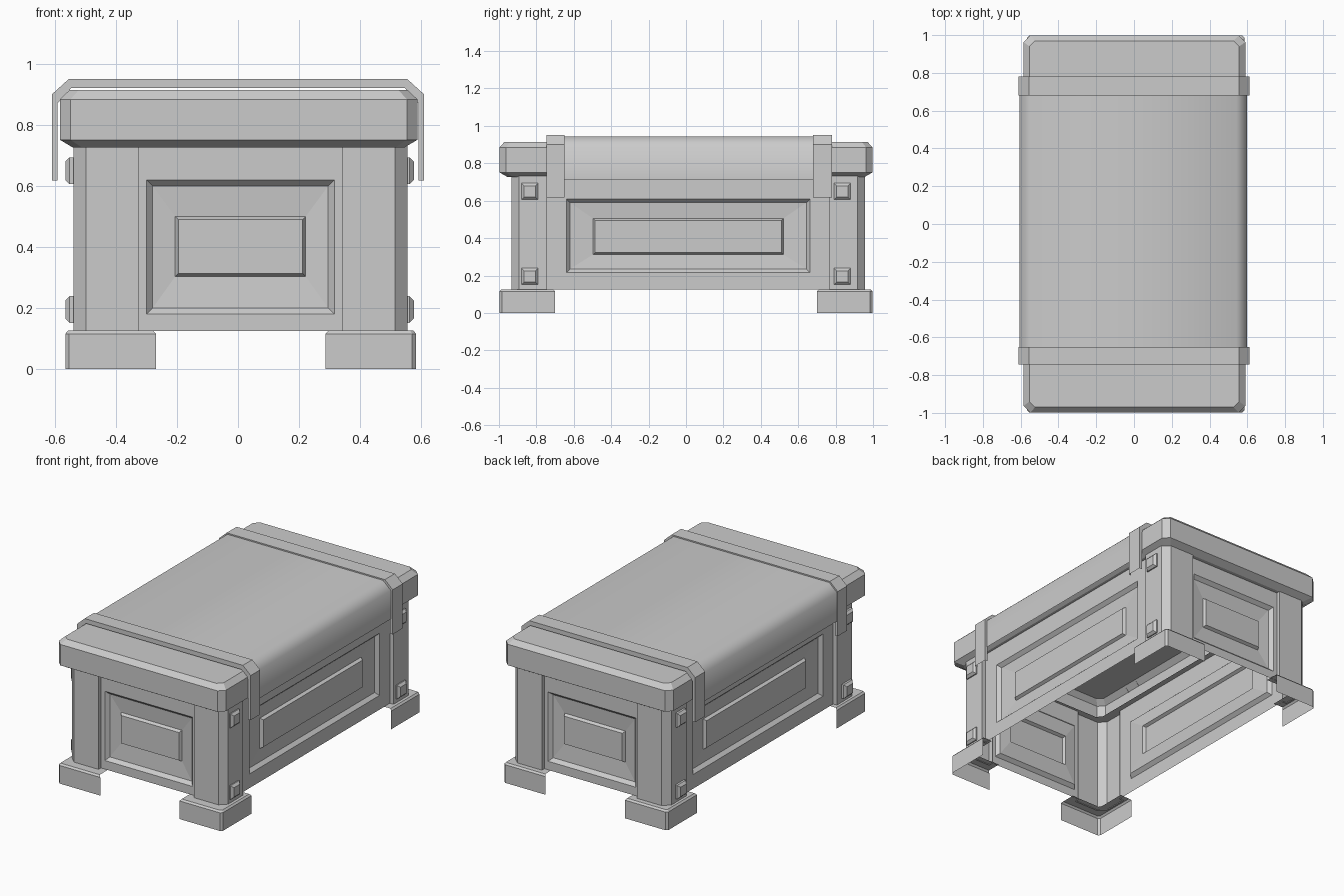
import bpy, bmesh
from mathutils import Vector

if "Cube" in bpy.data.objects:
    bpy.data.objects.remove(bpy.data.objects["Cube"])


def loft(name, rings, closed=False, cap=False, loc=(0, 0, 0), mirror="", smooth=False):
    """Skin a list of equal-length point rings; optionally cap the last one."""
    bm = bmesh.new()
    vs = [[bm.verts.new(p) for p in r] for r in rings]
    n = len(rings[0])
    for a, b in zip(vs, vs[1:]):
        for i in range(n if closed else n - 1):
            j = (i + 1) % n
            bm.faces.new((a[i], a[j], b[j], b[i]))
    if cap:
        bm.faces.new(vs[-1])
    bmesh.ops.recalc_face_normals(bm, faces=bm.faces)
    # make open shells face away from the middle of the chest
    mid = Vector((0, 0, 0.45))
    if sum(f.normal.dot(f.calc_center_median() - mid) * f.calc_area() for f in bm.faces) < 0:
        bmesh.ops.reverse_faces(bm, faces=bm.faces)
    me = bpy.data.meshes.new(name)
    bm.to_mesh(me)
    bm.free()
    ob = bpy.data.objects.new(name, me)
    bpy.context.collection.objects.link(ob)
    ob.location = loc
    if mirror:
        m = ob.modifiers.new("Mirror", "MIRROR")
        m.use_axis = tuple(a in mirror for a in "xyz")
        m.use_mirror_merge = False
    if smooth:
        for p in me.polygons:
            p.use_smooth = True
    return ob


def at_z(plan, z):
    return [(x, y, z) for x, y in plan]


def octagon(hx, hy, c, z):
    return at_z([(hx - c, hy), (hx, hy - c), (hx, c - hy), (hx - c, -hy),
                 (c - hx, -hy), (-hx, c - hy), (-hx, hy - c), (c - hx, hy)], z)


def rect(axis, half, z0, z1, d):
    """Upright rectangle at distance d along +x or +y."""
    uv = [(-half, z0), (half, z0), (half, z1), (-half, z1)]
    return [(d, u, z) if axis == "x" else (u, d, z) for u, z in uv]


BODY = (0.008, 0.012, 0)

# Corner posts with chamfered outer edge
post = [(0.335, 0.915), (0.335, 0.945), (0.507, 0.945), (0.548, 0.905),
        (0.548, 0.755), (0.518, 0.755)]
loft("corner_posts", [at_z(post, 0.12), at_z(post, 0.735)], loc=BODY, mirror="xy")


# Recessed wall panels with a raised centre block
def panel(name, axis, frame, edge, block, ze, zb, d):
    i = 0.02
    loft(name, [rect(axis, frame, 0.125, 0.735, d),
                rect(axis, edge, ze[0], ze[1], d),
                rect(axis, edge - i, ze[0] + i, ze[1] - i, d - 0.022),
                rect(axis, block, zb[0], zb[1], d - 0.03),
                rect(axis, block - 0.01, zb[0] + 0.01, zb[1] - 0.01, d - 0.012)],
         closed=True, cap=True, loc=BODY, mirror=axis)


panel("end_panels", "y", 0.335, 0.308, 0.214, (0.18, 0.62), (0.303, 0.50), 0.92)
panel("side_panels", "x", 0.755, 0.652, 0.508, (0.215, 0.61), (0.313, 0.505), 0.522)

# Square studs on the posts
for label, z in (("lower", 0.195), ("upper", 0.65)):
    rings = []
    for x, h in ((0.545, 0.044), (0.558, 0.044), (0.572, 0.03)):
        rings.append([(x, 0.835 + u * h, z + v * h)
                      for u, v in ((-1, -1), (1, -1), (1, 1), (-1, 1))])
    loft(label + "_studs", rings, closed=True, cap=True, loc=(0.005, 0, 0), mirror="xy")

# Feet: L-shaped outer walls with a narrow ledge on top
outer = [(0.278, 0.998), (0.563, 0.998), (0.576, 0.985), (0.576, 0.70)]
inset = [(0.288, 0.988), (0.556, 0.988), (0.566, 0.978), (0.566, 0.71)]
ledge = [(0.288, 0.90), (0.49, 0.90), (0.50, 0.89), (0.50, 0.71)]
loft("feet", [at_z(ledge, 0.126), at_z(inset, 0.126), at_z(outer, 0.115), at_z(outer, 0)],
     loc=(0.009, 0, 0), mirror="xy")

# Lid with chamfered edges and corners
loft("lid", [octagon(0.48, 0.89, 0.03, 0.727), octagon(0.545, 0.955, 0.03, 0.727),
             octagon(0.587, 0.998, 0.035, 0.752), octagon(0.587, 0.998, 0.035, 0.885),
             octagon(0.555, 0.97, 0.03, 0.915)], closed=True, cap=True, loc=(0.002, 0, 0))


# Cloth and straps draped over the lid
def drape(w, top, bottom, shoulder=0.055):
    half = [(w, bottom), (w, top - 0.05), (w - shoulder, top)]
    return half + [(-x, z) for x, z in reversed(half)]


def at_y(profile, y):
    return [(x, y, z) for x, z in profile]


cloth = drape(0.602, 0.943, 0.712)
loft("cloth", [at_y(cloth, -0.655), at_y(cloth, 0.685)], loc=(-0.004, 0, 0), smooth=True)

strap, under = drape(0.611, 0.951, 0.618), drape(0.592, 0.922, 0.618, 0.045)
for label, y0, y1 in (("front", -0.745, -0.65), ("back", 0.68, 0.78)):
    loft(label + "_strap", [at_y(under, y0), at_y(strap, y0), at_y(strap, y1), at_y(under, y1)])
